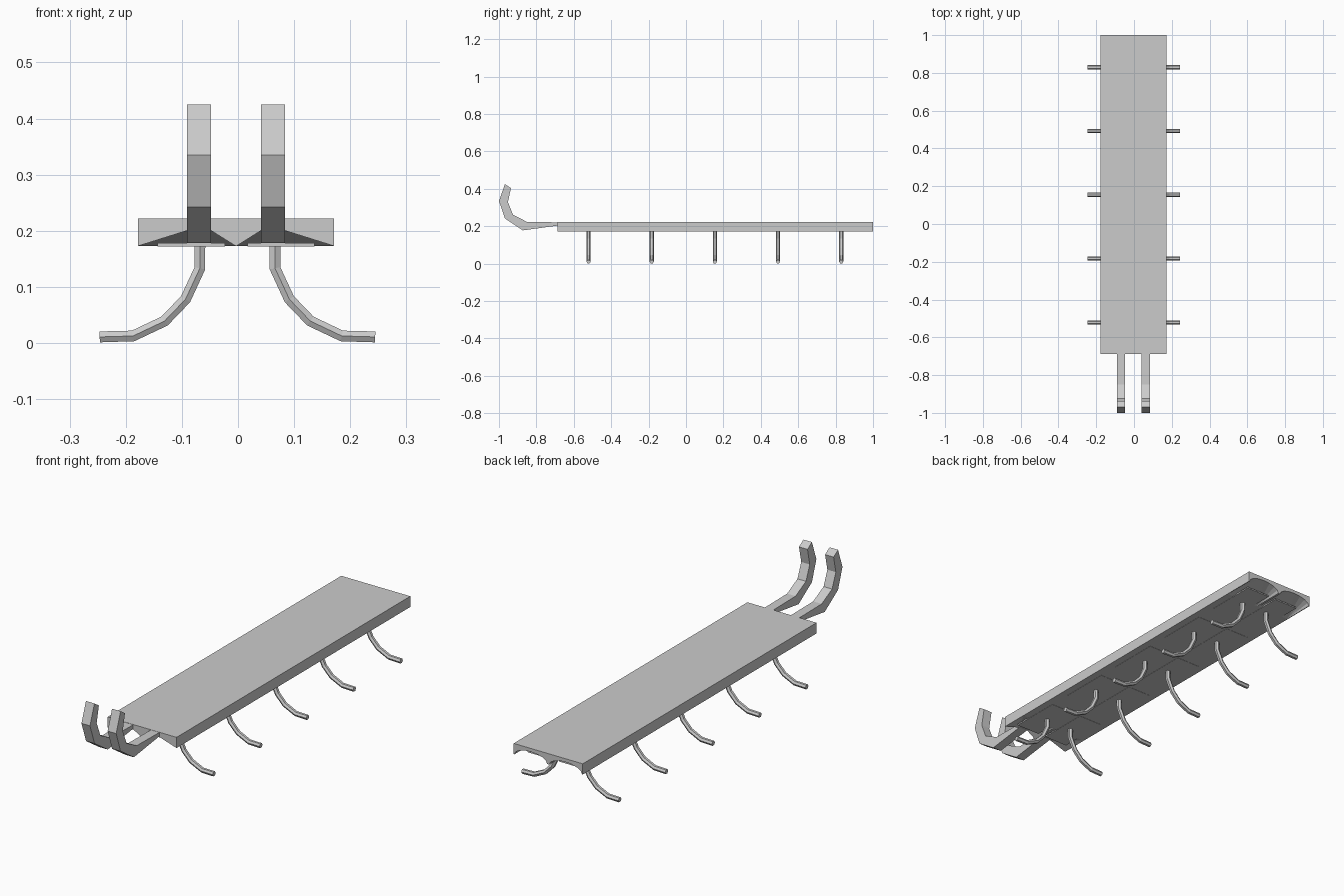
import bpy, bmesh, math
from mathutils import Vector

if "Cube" in bpy.data.objects:
    bpy.data.objects.remove(bpy.data.objects["Cube"])

CX = -0.0035                      # centre line of board and prongs
BOT, TOP = 0.173, 0.222


def finish(bm, name):
    bmesh.ops.recalc_face_normals(bm, faces=bm.faces)
    me = bpy.data.meshes.new(name)
    bm.to_mesh(me)
    bm.free()
    ob = bpy.data.objects.new(name, me)
    bpy.context.collection.objects.link(ob)
    return ob


def box(name, x0, x1, y0, y1, z0, z1):
    bm = bmesh.new()
    bmesh.ops.create_cube(bm, size=1)
    for v in bm.verts:
        v.co = ((x0 + x1) / 2 + v.co.x * (x1 - x0),
                (y0 + y1) / 2 + v.co.y * (y1 - y0),
                (z0 + z1) / 2 + v.co.z * (z1 - z0))
    return finish(bm, name)


def hull(name, pts):
    bm = bmesh.new()
    for p in pts:
        bm.verts.new(p)
    res = bmesh.ops.convex_hull(bm, input=bm.verts)
    junk = [g for g in res["geom_interior"] if isinstance(g, bmesh.types.BMVert)]
    if junk:
        bmesh.ops.delete(bm, geom=junk, context='VERTS')
    return finish(bm, name)


def prism(name, profile, x0, x1):
    bm = bmesh.new()
    f = bm.faces.new([bm.verts.new((x0, y, z)) for y, z in profile])
    ext = bmesh.ops.extrude_face_region(bm, geom=[f], use_keep_orig=True)["geom"]
    for v in ext:
        if isinstance(v, bmesh.types.BMVert):
            v.co.x = x1
    return finish(bm, name)


def tube(name, path, y, side, r=0.0112, n=6):
    bm = bmesh.new()
    pts = [Vector(p) for p in path]
    rings = []
    for i, p in enumerate(pts):
        a = (p - pts[i - 1]).normalized() if i else (pts[1] - p).normalized()
        b = (pts[i + 1] - p).normalized() if i < len(pts) - 1 else a
        t = (a + b).normalized()
        nrm = Vector((-t.y, t.x))
        ring = []
        for k in range(n):
            ang = 2 * math.pi * k / n
            q = p + nrm * r * math.sin(ang)
            ring.append(bm.verts.new((side * q.x - 0.001, y + r * math.cos(ang), q.y)))
        rings.append(ring)
    for r0, r1 in zip(rings, rings[1:]):
        for k in range(n):
            bm.faces.new((r0[k], r0[(k + 1) % n], r1[(k + 1) % n], r1[k]))
    bm.faces.new(rings[0])
    bm.faces.new(rings[-1])
    return finish(bm, name)


# board, with hollowed underside at both ends
board = box("board", CX - 0.1745, CX + 0.1745, -0.688, 1.0, BOT, TOP)
front_arch = [(0.174, BOT), (0.088, 0.2), (0.044, 0.2), (0.001, BOT)]
back_arch = [(0.088 + 0.083 * math.cos(a * math.pi / 8),
              BOT + 0.034 * math.sin(a * math.pi / 8)) for a in range(9)]
cutters = []
for s in (-1, 1):
    for arch, ye, out, yi in ((front_arch, -0.688, -0.02, -0.56),
                              (back_arch, 1.0, 0.02, 0.85)):
        pts = [(CX + s * x, ye + d, z) for x, z in arch for d in (0, out)]
        for x in (arch[0][0], arch[-1][0]):
            pts += [(CX + s * x, y, z) for y, z in
                    ((ye + out, 0.15), (yi, 0.15), (yi, BOT))]
        cutters.append(hull("scoop_cutter", pts))
for c in cutters:
    c.hide_render = True
    m = board.modifiers.new("scoop", 'BOOLEAN')
    m.object = c
    m.operation = 'DIFFERENCE'
    m.solver = 'EXACT'
bpy.context.view_layer.objects.active = board
for m in list(board.modifiers):
    bpy.ops.object.modifier_apply(modifier=m.name)
for c in cutters:
    bpy.data.objects.remove(c)

# upturned front prongs
prong = [(-0.66, 0.203), (-0.69, 0.203), (-0.872, 0.178), (-0.968, 0.242),
         (-1.0, 0.335), (-0.968, 0.425), (-0.936, 0.404), (-0.952, 0.329),
         (-0.925, 0.262), (-0.85, 0.223), (-0.69, 0.221), (-0.66, 0.221)]
for s in (-1, 1):
    prism("front_prong", prong, CX + s * 0.0445, CX + s * 0.0875)

# curved legs with thin mounting plates
leg = [(0.067, 0.185), (0.067, 0.133), (0.0925, 0.078), (0.13, 0.039),
       (0.186, 0.0125), (0.2455, 0.0108)]
for i in range(5):
    y = -0.521 + i * 0.3377
    for s in (-1, 1):
        tube("leg", leg, y, s)
        x0, x1 = sorted((CX + s * 0.02, CX + s * 0.14))
        box("mounting_plate", x0, x1, y - 0.12, y + 0.12, BOT - 0.001, BOT + 0.005)
